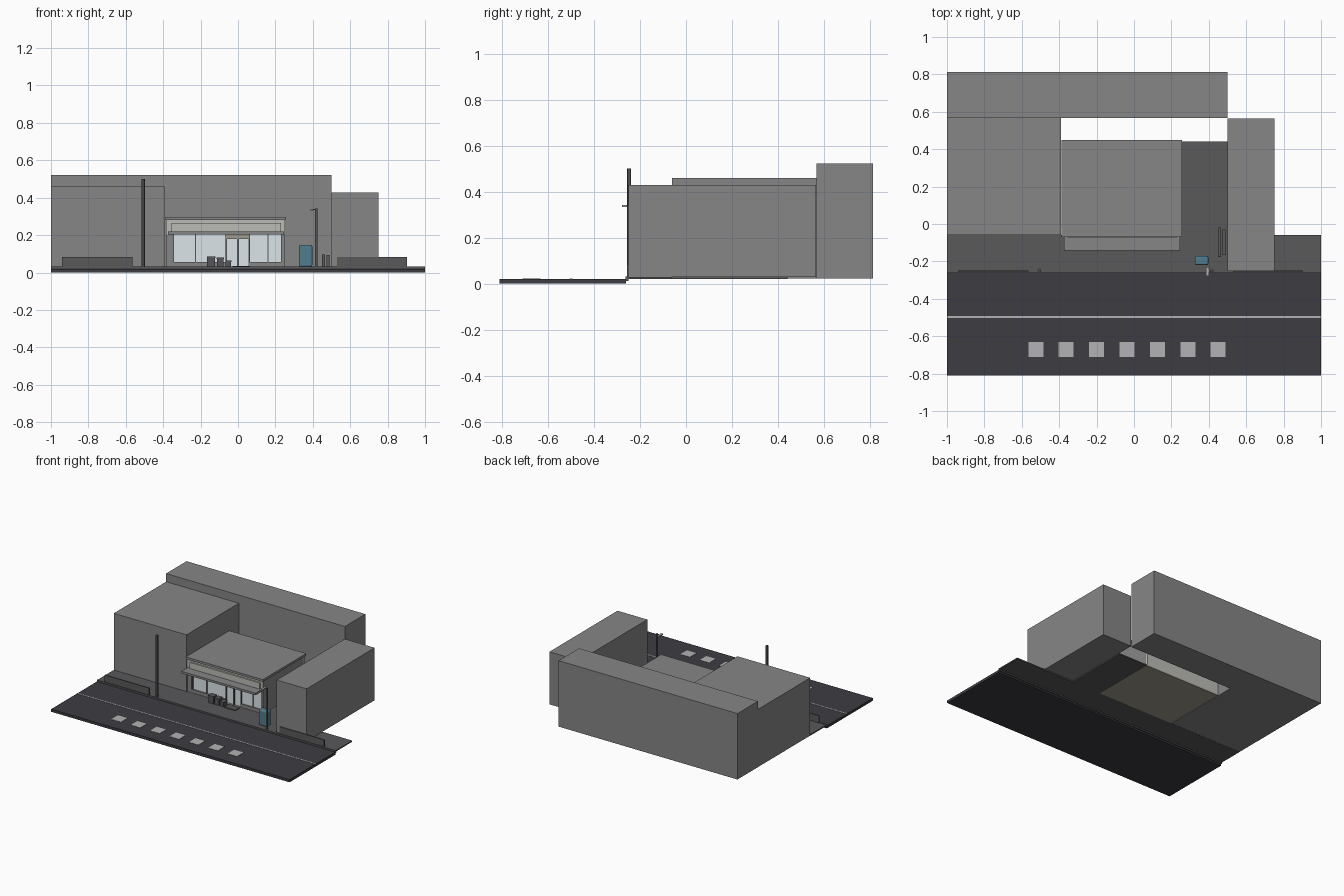
import bpy

def material(name, r, g, b, a=1.0):
    m = bpy.data.materials.new(name)
    m.diffuse_color = (r, g, b, a)
    return m

asphalt = material("asphalt", 0.045, 0.045, 0.055)
pavement = material("pavement", 0.10, 0.10, 0.105)
concrete = material("concrete", 0.24, 0.24, 0.24)
paint = material("road_paint", 0.45, 0.45, 0.46)
cream = material("cream_panel", 0.50, 0.50, 0.47)
floor_mat = material("shop_floor", 0.35, 0.33, 0.27)
frame = material("dark_metal", 0.09, 0.09, 0.10)
glass = material("glass", 0.72, 0.78, 0.82, 0.6)
blue = material("machine_blue", 0.08, 0.20, 0.27)

def box(name, x, y, z, mat, bevel=0):
    """Box from (min, max) ranges on each axis."""
    bpy.ops.mesh.primitive_cube_add(size=1, location=[(r[0] + r[1]) / 2 for r in (x, y, z)])
    o = bpy.context.object
    o.name = name
    o.scale = [r[1] - r[0] for r in (x, y, z)]
    bpy.ops.object.transform_apply(location=False, rotation=False, scale=True)
    o.data.materials.append(mat)
    if bevel:
        b = o.modifiers.new("bevel", 'BEVEL')
        b.width, b.segments = bevel, 3
    return o

def pole(name, x, y, z0, z1, r, mat):
    bpy.ops.mesh.primitive_cylinder_add(vertices=12, radius=r, depth=z1 - z0,
                                        location=(x, y, (z0 + z1) / 2))
    o = bpy.context.object
    o.name = name
    o.data.materials.append(mat)
    bpy.ops.object.shade_smooth_by_angle()

# Road with markings
box("road", (-1, 1), (-0.81, -0.26), (0, 0.02), asphalt)
box("road_line", (-1, 1), (-0.503, -0.493), (0.019, 0.022), paint)
for i in range(7):
    x = -0.525 + i * 0.1625
    box("crossing_block", (x - 0.04, x + 0.04), (-0.71, -0.632), (0.019, 0.022), paint)

# Pavement, kerb and shop yard
box("pavement", (-1, 1), (-0.25, -0.06), (0.021, 0.03), pavement)
box("kerb", (-1, 1), (-0.262, -0.25), (0.012, 0.032), pavement)
box("yard", (0.255, 0.5), (-0.06, 0.44), (0.021, 0.03), pavement)

# Surrounding buildings
box("left_building", (-1, -0.39), (-0.06, 0.567), (0.022, 0.46), concrete)
box("back_building", (-1, 0.5), (0.567, 0.812), (0.022, 0.522), concrete)
box("right_building", (0.5, 0.75), (-0.25, 0.565), (0.03, 0.428), concrete)

# Shop shell: floor, walls and roof
box("shop_floor", (-0.385, 0.255), (-0.06, 0.44), (0.021, 0.031), floor_mat)
box("shop_back_wall", (-0.385, 0.25), (0.425, 0.44), (0.03, 0.28), cream)
for name, x0, x1 in (("left", -0.385, -0.35), ("right", 0.235, 0.25)):
    box("shop_%s_wall" % name, (x0, x1), (-0.055, 0.425), (0.03, 0.28), concrete)
box("shop_roof", (-0.388, 0.257), (-0.07, 0.45), (0.28, 0.297), concrete)

# Shop front: fascia, sign board and canopy
box("fascia", (-0.385, 0.25), (-0.06, -0.04), (0.203, 0.282), cream)
box("sign_board", (-0.355, 0.23), (-0.072, -0.058), (0.215, 0.265), cream)
box("canopy", (-0.375, 0.247), (-0.142, -0.06), (0.203, 0.219), concrete)

# Glazing with mullions and the double door
box("front_glass", (-0.35, 0.235), (-0.045, -0.041), (0.05, 0.203), glass)
for x0, x1 in ((-0.35, -0.065), (0.06, 0.235)):
    box("window_sill", (x0, x1), (-0.055, -0.035), (0.03, 0.055), concrete)
for x in (-0.345, -0.228, 0.16, 0.232):
    box("mullion", (x - 0.003, x + 0.003), (-0.052, -0.038), (0.055, 0.203), frame)
for x in (-0.063, -0.003, 0.003, 0.06):
    box("door_stile", (x - 0.003, x + 0.003), (-0.054, -0.036), (0.03, 0.203), frame)
box("door_header", (-0.065, 0.062), (-0.056, -0.036), (0.18, 0.203), floor_mat)
box("door_glass", (-0.06, 0.058), (-0.047, -0.041), (0.03, 0.18), glass)
box("door_mat", (-0.03, 0.065), (-0.125, -0.07), (0.03, 0.035), frame)

# Bins under the canopy
for x0, x1, top in ((-0.165, -0.122, 0.086), (-0.112, -0.077, 0.081), (-0.066, -0.037, 0.065)):
    box("bin", (x0, x1), (-0.12, -0.08), (0.03, top - 0.008), frame)
    box("bin_lid", (x0 - 0.002, x1 + 0.002), (-0.122, -0.078), (top - 0.008, top), pavement)

# Blue vending machine
box("vending_machine", (0.325, 0.397), (-0.22, -0.17), (0.03, 0.148), blue, 0.01)

# Two slim stands beside the right building
box("stand_a", (0.448, 0.464), (-0.177, -0.02), (0.03, 0.097), pavement)
box("stand_b", (0.474, 0.489), (-0.165, -0.03), (0.03, 0.095), pavement)

# Guard barriers at the kerb
for x0, x1 in ((-0.94, -0.565), (0.53, 0.903)):
    box("barrier", (x0, x1), (-0.257, -0.249), (0.03, 0.084), pavement)

# Utility pole and street lamp
pole("utility_pole", -0.506, -0.248, 0.03, 0.5, 0.009, pavement)
pole("lamp_post", 0.418, -0.25, 0.03, 0.343, 0.007, pavement)
box("lamp_arm", (0.395, 0.418), (-0.253, -0.247), (0.335, 0.341), pavement)
box("lamp_head", (0.386, 0.402), (-0.277, -0.23), (0.333, 0.341), paint)
